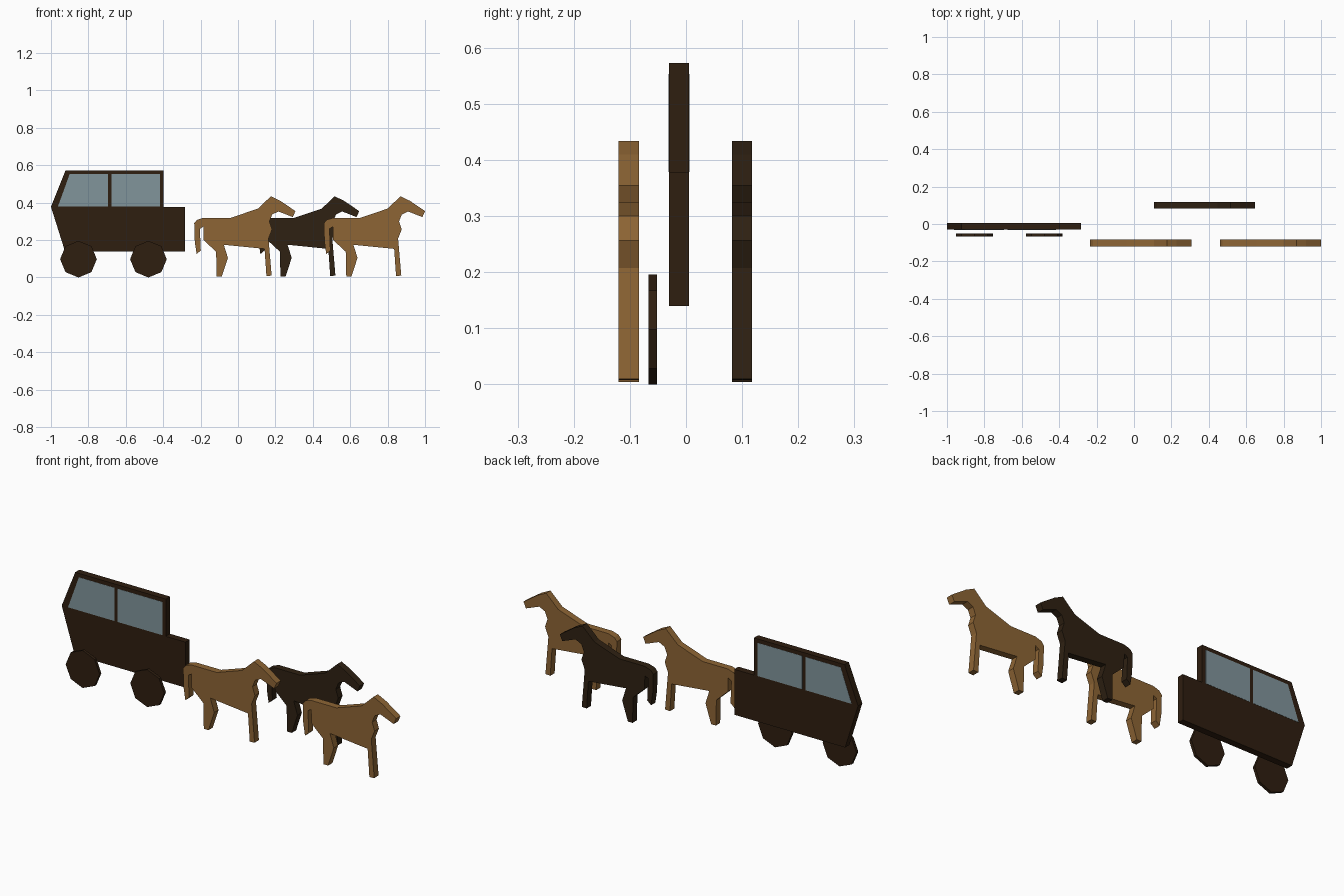
import bpy, bmesh, math


def material(name, rgb):
    m = bpy.data.materials.new(name)
    m.diffuse_color = (*rgb, 1)
    return m


def slab(name, outline, y0, y1, mat, dx=0):
    """Extrude an (x, z) outline from y0 to y1."""
    bm = bmesh.new()
    face = bm.faces.new([bm.verts.new((x + dx, y0, z)) for x, z in outline])
    ext = bmesh.ops.extrude_face_region(bm, geom=[face])
    moved = [v for v in ext["geom"] if isinstance(v, bmesh.types.BMVert)]
    bmesh.ops.translate(bm, verts=moved, vec=(0, y1 - y0, 0))
    bmesh.ops.recalc_face_normals(bm, faces=bm.faces)
    me = bpy.data.meshes.new(name)
    bm.to_mesh(me)
    bm.free()
    me.materials.append(mat)
    ob = bpy.data.objects.new(name, me)
    bpy.context.collection.objects.link(ob)
    return ob


dark = material("dark wood", (0.028, 0.013, 0.005))
black = material("dark coat", (0.028, 0.015, 0.006))
brown = material("brown coat", (0.27, 0.13, 0.035))
glass = material("glass", (0.22, 0.30, 0.33))

# Carriage body
slab("carriage_body", [(-1, 0.378), (-0.925, 0.14), (-0.283, 0.14), (-0.283, 0.378),
                       (-0.397, 0.378), (-0.397, 0.573), (-0.922, 0.573)],
     -0.03, 0.005, dark)

# Window panes, flush on both sides
slab("rear_window", [(-0.963, 0.379), (-0.695, 0.379), (-0.695, 0.553), (-0.9, 0.553)],
     -0.031, 0.006, glass)
slab("front_window", [(-0.677, 0.379), (-0.417, 0.379), (-0.417, 0.553), (-0.677, 0.553)],
     -0.031, 0.006, glass)

# Octagonal wheels on the front side
R = 0.098
octagon = [(R * math.cos(i * math.pi / 4), R + R * math.sin(i * math.pi / 4)) for i in range(8)]
for name, x in (("rear_wheel", -0.853), ("front_wheel", -0.479)):
    slab(name, octagon, -0.067, -0.052, dark, x)

# Horse silhouette: back and head, chest, front leg, belly, hind leg, tail
horse = [(0, 0.29), (0.015, 0.308), (0.05, 0.319), (0.195, 0.319), (0.34, 0.368),
         (0.41, 0.434), (0.46, 0.41), (0.541, 0.355), (0.527, 0.323), (0.45, 0.353),
         (0.417, 0.337), (0.425, 0.302), (0.402, 0.3), (0.416, 0.257), (0.397, 0.208),
         (0.414, 0.01), (0.386, 0.008), (0.376, 0.153), (0.158, 0.175),
         (0.18, 0.105), (0.147, 0.004), (0.12, 0.004), (0.117, 0.138), (0.05, 0.2),
         (0.049, 0.272), (0.03, 0.26), (0.035, 0.145), (0.013, 0.125), (0.003, 0.19)]
horse.remove((0.425, 0.302))
for name, x, y, mat in (("rear_horse", -0.234, -0.12, brown),
                        ("middle_horse", 0.107, 0.082, black),
                        ("lead_horse", 0.459, -0.12, brown)):
    slab(name, horse, y, y + 0.036, mat, x)
